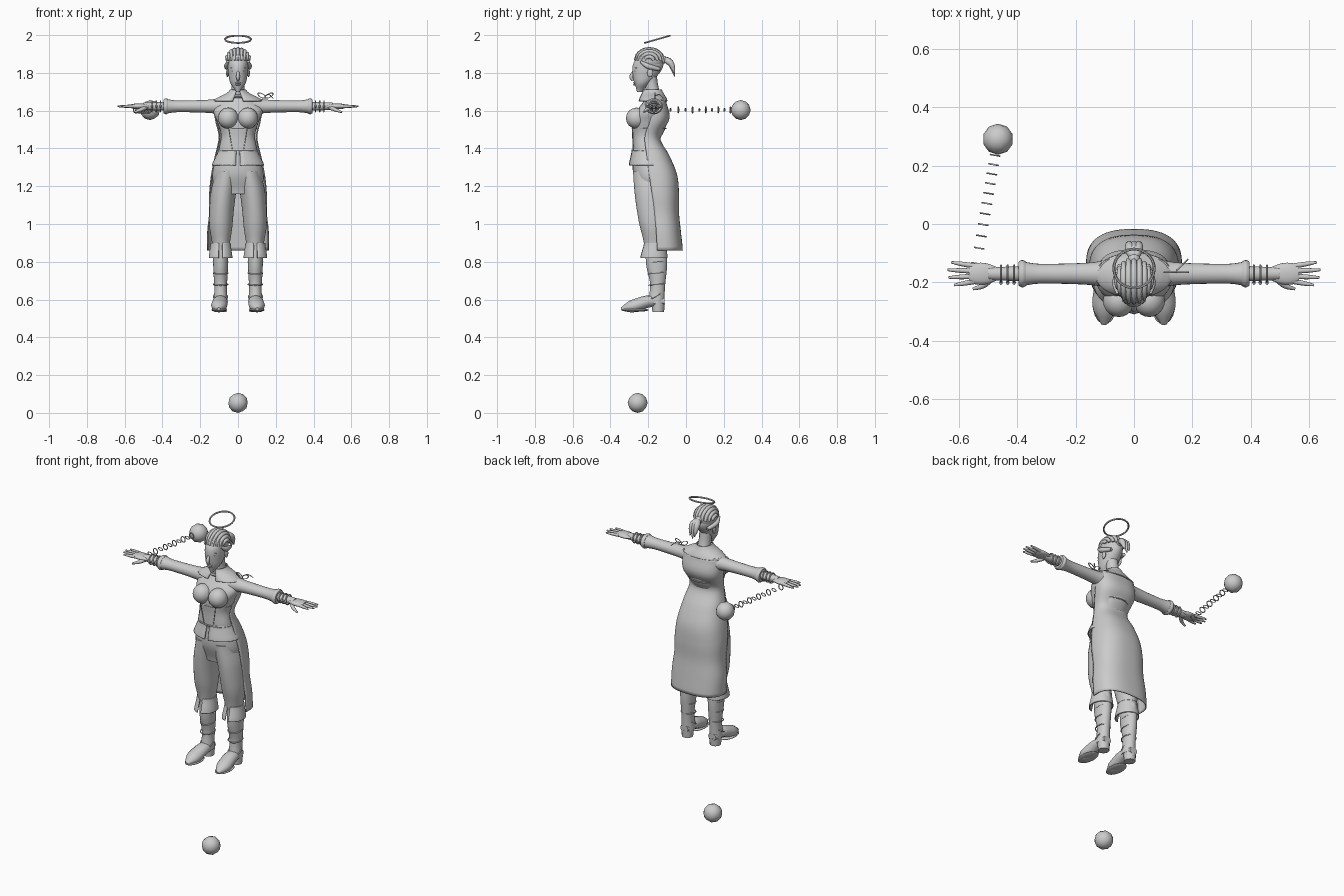
import bpy, bmesh
from math import sin, cos, radians, pi, copysign
from mathutils import Vector

cube = bpy.data.objects.get("Cube")
if cube:
    bpy.data.objects.remove(cube, do_unlink=True)

grey = bpy.data.materials.new("plain grey")
grey.use_nodes = True
tone = (.6, .6, .6, 1)
grey.diffuse_color = tone
grey.node_tree.nodes["Principled BSDF"].inputs["Base Color"].default_value = tone


def finish(obj, name):
    obj.name = obj.data.name = name
    obj.data.materials.append(grey)
    obj.data.shade_smooth()
    obj.data.set_sharp_from_angle(angle=radians(50))
    return obj


def skin(name, rings, closed=True):
    """Bridge rings of points; closed rings are capped at both ends."""
    bm = bmesh.new()
    loops = [[bm.verts.new(point) for point in ring] for ring in rings]
    count = len(loops[0])
    for low, high in zip(loops, loops[1:]):
        for i in range(count if closed else count - 1):
            j = (i + 1) % count
            bm.faces.new((low[i], low[j], high[j], high[i]))
    if closed:
        bm.faces.new(loops[0])
        bm.faces.new(loops[-1])
    bmesh.ops.recalc_face_normals(bm, faces=bm.faces)
    mesh = bpy.data.meshes.new(name)
    bm.to_mesh(mesh)
    bm.free()
    obj = bpy.data.objects.new(name, mesh)
    bpy.context.collection.objects.link(obj)
    return finish(obj, name)


def sample(values, t):
    """Smooth curve through evenly spaced values, t running from zero to one."""
    last = len(values) - 1
    if last == 0:
        return values[0]
    k = min(int(t * last), last - 1)
    t = t * last - k
    before, here, after, beyond = (values[min(max(i, 0), last)] for i in range(k - 1, k + 3))
    slope_in, slope_out = (after - before) / 2, (beyond - here) / 2
    bend = after - here
    return here + t * (slope_in + t * (3 * bend - 2 * slope_in - slope_out + t * (slope_in + slope_out - 2 * bend)))


def form(name, low, high, width, front, back, x=(0,), side=1, arc=None, square=2, steps=24, sides=32):
    """Upright shape from side and front profiles; an arc leaves it open as thin cloth."""
    first, last = arc or (0, 360)
    rings = []
    for step in range(steps + 1):
        t = step / steps
        near, far = sample(front, t), sample(back, t)
        ring = []
        for i in range(sides + 1 if arc else sides):
            a = radians(first + (last - first) * i / sides)
            across = copysign(abs(cos(a)) ** (2 / square), cos(a))
            along = copysign(abs(sin(a)) ** (2 / square), sin(a))
            ring.append((side * (sample(x, t) + sample(width, t) * across),
                         (near + far + (far - near) * along) / 2, low + (high - low) * t))
        rings.append(ring)
    obj = skin(name, rings, arc is None)
    if arc:
        cloth = obj.modifiers.new("cloth thickness", "SOLIDIFY")
        cloth.thickness, cloth.offset = .006, 0


def tube(name, path, radii, flat=1, side=1, steps=12, sides=12):
    """Tapered tube along a smooth path."""
    times = [step / steps for step in range(steps + 1)]
    points = [Vector([sample(axis, t) for axis in zip(*path)]) for t in times]
    for point in points:
        point.x *= side
    span = points[-1] - points[0]
    ref = min(Vector((1, 0, 0)), Vector((0, 1, 0)), Vector((0, 0, 1)), key=lambda v: abs(v.dot(span)))
    rings = []
    for i, t in enumerate(times):
        along = (points[min(i + 1, steps)] - points[max(i - 1, 0)]).normalized()
        u = along.cross(ref).normalized()
        v = along.cross(u)
        angles = [2 * pi * k / sides for k in range(sides)]
        rings.append([points[i] + sample(radii, t) * (u * cos(a) * flat + v * sin(a)) for a in angles])
    skin(name, rings)


def ball(name, loc, size, detail=3):
    bpy.ops.mesh.primitive_ico_sphere_add(subdivisions=detail, radius=1, location=loc)
    finish(bpy.context.object, name).scale = size


def hoop(name, loc, radius, thick, turn=(0, 0, 0), size=(1, 1, 1), segments=24):
    bpy.ops.mesh.primitive_torus_add(location=loc, rotation=turn, major_radius=radius, minor_radius=thick,
                                     major_segments=segments, minor_segments=6)
    finish(bpy.context.object, name).scale = size


# Head, neck and face
form("head", 1.7, 1.92, width=(.01, .04, .05, .055, .053, .02), front=(-.26, -.28, -.28, -.23),
     back=(-.23, -.16, -.12, -.17))
tube("neck", [(0, -.17, 1.66), (0, -.19, 1.78)], (.045, .035, .036))
tube("nose", [(0, -.27, 1.82), (0, -.29, 1.78), (0, -.28, 1.76)], (.005, .01, .006))
for lip, z in (("upper_lip", 1.747), ("lower_lip", 1.738)):
    ball(lip, (0, -.272, z), (.016, .008, .005), detail=2)
for side in (-1, 1):
    ball("eye", (side * .023, -.265, 1.81), (.012, .01, .006), detail=2)
    tube("eyebrow", [(.01, -.278, 1.823), (.04, -.262, 1.826)], (.003, .004, .002), side=side)
    ball("ear", (side * .056, -.19, 1.8), (.007, .016, .023), detail=2)

# Swept back hair, ponytail and halo
crown, reach, rise = Vector((0, -.195, 1.866)), .076, .06
ball("hair_cap", crown, (rise, reach, rise))
for i in range(-4, 5):
    lean = i * pi / 10
    sweep = [k * pi / 5 for k in range(6)]
    tube("hair_strand", [crown + Vector((rise * sin(lean), -reach * cos(lean) * cos(a), rise * cos(lean) * sin(a)))
                         for a in sweep], (.005, .011, .008))
ball("hair_knot", (0, -.12, 1.87), (.022, .022, .022), detail=2)
for spread in (-.015, 0, .015):
    tube("ponytail_lock", [(0, -.12, 1.875), (spread, -.08, 1.85), (spread, -.06, 1.78 + abs(spread))],
         (.012, .018, .013, .002))
for side in (-1, 1):
    tube("side_lock", [(.054, -.24, 1.86), (.06, -.2, 1.835), (.045, -.14, 1.82)], (.006, .014, .01), side=side)
hoop("halo", (0, -.152, 1.978), .069, .005, turn=(.28, 0, 0), segments=40)

# Torso, bust and bodice
form("torso", 1.33, 1.68, width=(.11, .1, .09, .11, .13, .06), front=(-.28, -.28, -.28, -.21),
     back=(-.12, -.15, -.11, -.1, -.12), square=2.3)
for side in (-1, 1):
    ball("bust", (side * .052, -.262, 1.56), (.054, .056, .056))
    tube("bodice_seam", [(.03, -.28, 1.39), (.05, -.285, 1.51)], (.002,), side=side)
hoop("underbust_trim", (0, -.195, 1.505), .1, .003, size=(1, .9, 1))
hoop("waist_trim", (0, -.21, 1.39), .1, .005, size=(1, .76, 1))
form("peplum", 1.31, 1.39, width=(.136, .118, .1), front=(-.3, -.285), back=(-.1, -.13), arc=(-85, 265))

# Collar and shoulder ribbon
form("shoulder_collar", 1.65, 1.71, width=(.13, .1, .06, .04), front=(-.25, -.225), back=(-.1, -.13),
     arc=(-78, 258))
hoop("neck_scarf", (0, -.185, 1.685), .047, .009, turn=(.2, 0, 0))
for x, tilt in ((.125, .5), (.165, -.5)):
    hoop("ribbon_loop", (x, -.165, 1.68), .017, .003, turn=(pi / 2, tilt, 0), size=(1.3, .6, 1))
tube("ribbon_tail", [(.145, -.16, 1.68), (.165, -.14, 1.685), (.185, -.12, 1.665)], (.003, .002))

# Long coat tail, open at the front
form("coat_tail", .86, 1.66, width=(.16, .16, .15, .15, .14, .12, .1, .12, .12),
     front=(-.24, -.25, -.29, -.27, -.23), back=(-.02, -.03, -.04, -.04, -.05, -.09, -.14, -.09, -.11),
     arc=(-8, 188), square=2.5, steps=40)

# Trousers, boots and feet
form("hips", 1.16, 1.37, width=(.1, .135, .13, .1), front=(-.25, -.28, -.28), back=(-.1, -.07, -.12), square=2.3)
for side in (-1, 1):
    form("trouser_leg", .88, 1.28, width=(.045, .06, .065, .067, .06), front=(-.22, -.25, -.27, -.28),
         back=(-.11, -.09, -.07, -.09), x=(.09, .09, .08, .06), side=side)
    form("trouser_cuff", .82, .9, width=(.06, .05), front=(-.24, -.22), back=(-.1, -.11), x=(.092,),
         side=side, arc=(-80, 260))
    form("boot_shaft", .58, .88, width=(.037, .033, .037, .04, .04), front=(-.2, -.19, -.21, -.215),
         back=(-.115, -.11, -.1, -.1), x=(.092,), side=side)
    tube("boot_foot", [(.093, -.115, .59), (.094, -.2, .59), (.1, -.27, .568), (.102, -.343, .55)],
         (.026, .038, .042, .04, .01), flat=.8, side=side)
    ball("boot_sole", (side * .1, -.27, .545), (.042, .073, .01))
    tube("boot_heel", [(.093, -.147, .535), (.093, -.147, .58)], (.031, .035), side=side)
    for z in (.68, .74, .8):
        hoop("boot_strap", (side * .092, -.155, z), .039, .003, turn=(.1, 0, 0), size=(1, z * 1.6, 1))
    hoop("ankle_trim", (side * .093, -.163, .615), .036, .004, turn=(.5, 0, 0), size=(1, 1.25, 1))

# Sleeves, forearms and hands
arm_y, arm_z = -.17, 1.623


def arm_part(name, inner, outer, radii, flat=1):
    for side in (-1, 1):
        tube(name, [(inner, arm_y, arm_z), (outer, arm_y, arm_z)], radii, flat, side, sides=20)


arm_part("sleeve", .08, .375, (.052, .041, .036, .034, .034, .041), flat=.92)
arm_part("sleeve_cuff", .37, .395, (.042, .047, .04), flat=.9)
arm_part("forearm", .37, .5, (.027, .024, .021), flat=.9)
arm_part("palm", .46, .565, (.018, .028, .037, .036, .028), flat=.4)
for side in (-1, 1):
    for x in (.41, .432, .455):
        hoop("bracelet", (side * x, arm_y, arm_z), .028, .004, turn=(0, pi / 2, 0))
        ball("bracelet_stud", (side * x, arm_y - .03, arm_z), (.006, .008, .009), detail=2)
    for fan, tip in ((-1.5, .615), (-.5, .635), (.5, .638), (1.5, .625)):
        tube("finger", [(.548, arm_y + fan * .018, arm_z), (tip, arm_y + fan * .026, arm_z)],
             (.009, .008, .004), side=side)
    tube("thumb", [(.49, -.185, 1.617), (.515, -.21, 1.605), (.55, -.222, 1.592)], (.013, .01, .005), side=side)

# Faceted orbs and the chain of links behind the right hand
for name, spot in (("hand_orb", (-.465, .29, 1.603)), ("ground_orb", (0, -.256, .053))):
    ball(name, spot, (.053, .053, .053), detail=2)
start, end, links = Vector((-.538, -.135, 1.604)), Vector((-.475, .235, 1.604)), 11
for i in range(links):
    place = start.lerp(end, (i / (links - 1)) ** .85)
    hoop("chain_link", place, .016, .003, turn=(pi / 2, 0, -.17), size=(1, .5 if i % 2 else 1, 1), segments=16)
